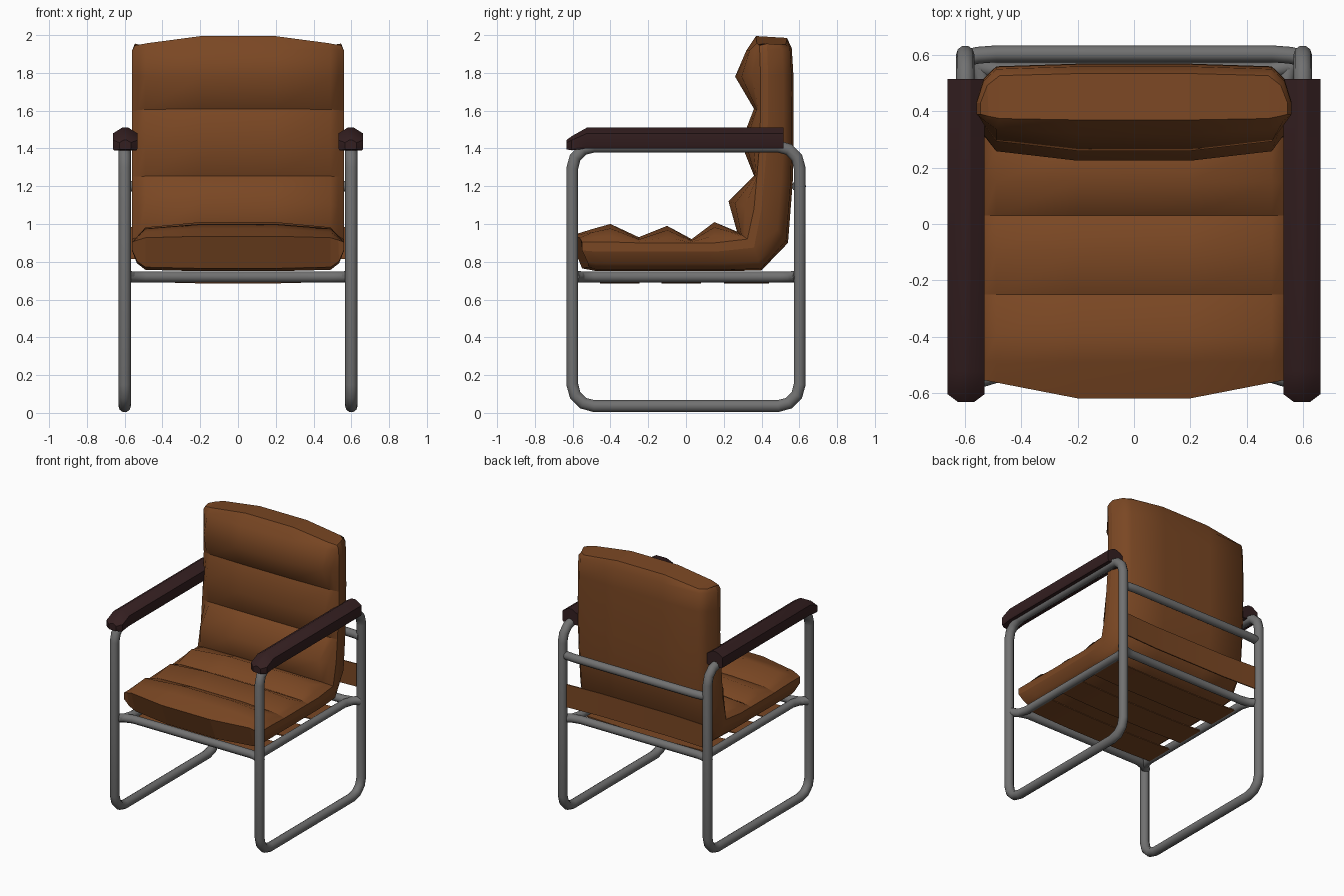
import bpy, bmesh, math
from mathutils import Vector

if "Cube" in bpy.data.objects:
    bpy.data.objects.remove(bpy.data.objects["Cube"])


def material(name, rgb):
    m = bpy.data.materials.new(name)
    m.diffuse_color = (*rgb, 1)
    m.use_nodes = True
    m.node_tree.nodes["Principled BSDF"].inputs["Base Color"].default_value = m.diffuse_color
    return m


LEATHER = material("brown leather", (0.195, 0.063, 0.017))
METAL = material("grey metal", (0.165, 0.165, 0.165))
WOOD = material("dark wood", (0.034, 0.0135, 0.0145))


def smooth(ob, angle):
    bpy.ops.object.select_all(action='DESELECT')
    ob.select_set(True)
    bpy.context.view_layer.objects.active = ob
    bpy.ops.object.shade_smooth_by_angle(angle=math.radians(angle))


def loft(name, rings, mat, angle=40, is_sharp=None):
    """Skin a list of equal-length closed rings and cap both ends.
    is_sharp(i, k, j, l) may pick the sharp edges instead of the angle."""
    bm = bmesh.new()
    vs = [[bm.verts.new(p) for p in r] for r in rings]
    n = len(rings[0])
    for a, b in zip(vs, vs[1:]):
        for k in range(n):
            bm.faces.new((a[k], a[(k + 1) % n], b[(k + 1) % n], b[k]))
    for cap in (vs[0], vs[-1]):
        for k in range(n // 2 - 1):      # strip cap between mirrored halves
            bm.faces.new((cap[k], cap[k + 1], cap[n - 2 - k], cap[n - 1 - k]))
    bmesh.ops.recalc_face_normals(bm, faces=bm.faces)
    bm.verts.index_update()
    if is_sharp:
        for f in bm.faces:
            f.smooth = True
        for e in bm.edges:
            a, b = sorted(v.index for v in e.verts)
            e.smooth = not is_sharp(a // n, a % n, b // n, b % n)
    me = bpy.data.meshes.new(name)
    bm.to_mesh(me)
    bm.free()
    me.materials.append(mat)
    ob = bpy.data.objects.new(name, me)
    bpy.context.collection.objects.link(ob)
    if not is_sharp:
        smooth(ob, angle)
    return ob


def tube(name, pts, r=0.033, cyclic=False):
    cu = bpy.data.curves.new(name, 'CURVE')
    cu.dimensions = '3D'
    cu.bevel_depth = r
    cu.bevel_resolution = 3
    cu.use_fill_caps = not cyclic
    sp = cu.splines.new('POLY')
    sp.points.add(len(pts) - 1)
    for p, q in zip(sp.points, pts):
        p.co = (*q, 1)
    sp.use_cyclic_u = cyclic
    cu.materials.append(METAL)
    ob = bpy.data.objects.new(name, cu)
    bpy.context.collection.objects.link(ob)
    bpy.ops.object.select_all(action='DESELECT')
    ob.select_set(True)
    bpy.context.view_layer.objects.active = ob
    bpy.ops.object.convert(target='MESH')
    smooth(bpy.context.object, 50)


# side loops, armrests and seat side rails
def side_loop(x, hy=0.602, z0=0.036, z1=1.41, r=0.115, seg=3):
    pts = []
    for cy, cz, a0 in ((hy - r, z1 - r, 0), (r - hy, z1 - r, 90),
                       (r - hy, z0 + r, 180), (hy - r, z0 + r, 270)):
        for i in range(seg + 1):
            a = math.radians(a0 + 90 * i / seg)
            pts.append((x, cy + r * math.cos(a), cz + r * math.sin(a)))
    return pts


# y, bottom z, top z, half width
ARM = [(0.515, 1.40, 1.51, 0.066), (-0.525, 1.40, 1.51, 0.066),
       (-0.605, 1.39, 1.465, 0.066), (-0.632, 1.395, 1.445, 0.03)]
for side, s in (("left", -1), ("right", 1)):
    tube(side + "_side_loop", side_loop(0.6 * s), cyclic=True)
    rings = []
    for y, b, t, w in ARM:
        h = t - b
        half = [(w * 0.9, b), (w, b + h * 0.12), (w, b + h * 0.72), (w * 0.25, t)]
        ring = half + [(-x, z) for x, z in reversed(half)]
        rings.append([(0.597 * s + x, y, z) for x, z in ring])
    loft(side + "_armrest", rings, WOOD, 30)
    tube(side + "_seat_rail", [(0.6 * s, -0.59, 0.725), (0.555 * s, -0.555, 0.72), (0.535 * s, -0.49, 0.72),
         (0.535 * s, 0.49, 0.72), (0.555 * s, 0.555, 0.72), (0.6 * s, 0.59, 0.725)], 0.03)

# cross bars
for name, y0, y1, y2, z in (("front_seat_bar", -0.59, -0.555, -0.535, 0.72),
                            ("rear_seat_bar", 0.59, 0.56, 0.545, 0.72),
                            ("back_bar", 0.59, 0.6, 0.605, 1.2)):
    tube(name, [(-0.6, y0, z), (-0.555, y1, z), (-0.49, y2, z),
                (0.49, y2, z), (0.555, y1, z), (0.6, y0, z)], 0.03)


# support straps under the seat and behind the back
def strap(name, path, edge, normal, width, t=0.008):
    e, n = Vector(edge) * width / 2, Vector(normal) * t / 2
    loft(name, [[Vector(p) - e - n, Vector(p) + e - n, Vector(p) + e + n, Vector(p) - e + n]
                for p in path], LEATHER)


for i, (y, w) in enumerate(((-0.35, 0.21), (-0.025, 0.21), (0.32, 0.24))):
    strap(f"seat_strap_{i + 1}",
          [(x, y, 0.688 + 0.012 * (abs(x) / 0.54) ** 2) for x in (-0.54, -0.4, -0.2, 0.2, 0.4, 0.54)],
          (0, 1, 0), (0, 0, 1), w)
strap("back_strap", [(-0.6, 0.6, 0.9), (-0.3, 0.585, 0.9), (0.3, 0.585, 0.9), (0.6, 0.6, 0.9)],
      (0, 0, 1), (0, 1, 0), 0.17)

# cushion stations: seam, pleat, rear seam and shell, each as (y, z)
C = [((-.58, .905), (-.58, .935), (-.58, .86), (-.53, .765)),
     ((-.49, .905), (-.49, .975), (-.49, .855), (-.47, .75)),
     ((-.40, .905), (-.40, 1.00), (-.40, .855), (-.40, .75)),
     ((-.25, .90), (-.25, .93), (-.25, .855), (-.25, .75)),
     ((-.10, .90), (-.10, .99), (-.10, .855), (-.10, .75)),
     ((.03, .90), (.03, .92), (.03, .855), (.05, .75)),
     ((.15, .90), (.15, 1.01), (.17, .855), (.22, .75)),
     ((.325, .92), (.27, .96), (.36, .875), (.40, .755)),
     ((.36, 1.08), (.225, 1.12), (.40, 1.08), (.54, .90)),
     ((.375, 1.25), (.36, 1.255), (.415, 1.25), (.565, 1.22)),
     ((.39, 1.43), (.29, 1.43), (.43, 1.43), (.57, 1.43)),
     ((.395, 1.60), (.36, 1.61), (.435, 1.60), (.57, 1.60)),
     ((.395, 1.78), (.26, 1.78), (.435, 1.78), (.568, 1.80)),
     ((.39, 1.92), (.32, 1.92), (.43, 1.92), (.56, 1.93)),
     ((.39, 1.99), (.37, 1.995), (.43, 2.0), (.535, 1.985))]
VALLEYS = (3, 5, 7, 9, 11)
FRONT = [(-.56, 0), (-.53, .35), (-.49, .75), (-.2, 1), (.2, 1), (.49, .75), (.53, .35), (.56, 0)]
REAR = [(.56, 0), (.535, .6), (.49, .93), (.2, 1), (-.2, 1), (-.49, .93), (-.535, .6), (-.56, 0)]
last = len(C) - 1
rings = []
for i, (s, p, s2, b) in enumerate(C):
    ring = []
    for cols, base, tip in ((FRONT, s, p), (REAR, s2, b)):
        for x, f in cols:
            if i in VALLEYS and cols is FRONT:
                f = min(f * 0.8, 1) if abs(x) > 0.3 else f
            y = base[0] + (tip[0] - base[0]) * f
            z = base[1] + (tip[1] - base[1]) * f
            bow = min(1, max(0, (abs(x) - 0.2) / 0.36))   # ends bow outwards at the middle
            if i == 0:
                y += (-0.04 if cols is FRONT else -0.02) * (1 - bow) + 0.03 * bow
            elif i == last:
                z -= 0.045 * bow
                x *= 0.975
            ring.append((x, y, z))
    rings.append(ring)


def cushion_sharp(i, k, j, l):
    if i != j:
        return k in (0, 7, 8, 15)                 # seams along the sides
    return i in (0, last) or (i in VALLEYS and k < 8 and l < 8)


loft("cushion", rings, LEATHER, is_sharp=cushion_sharp)
